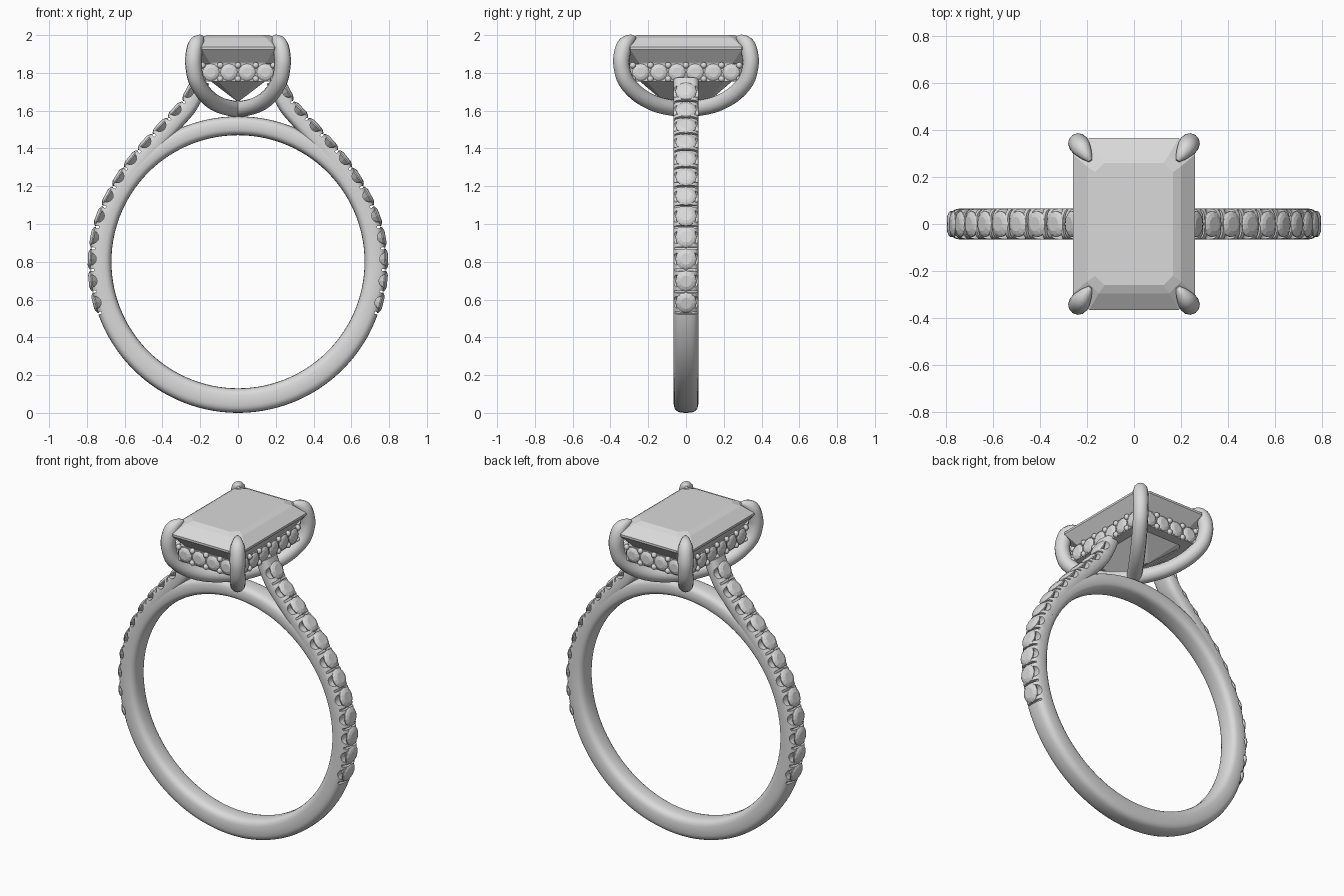
import bpy, bmesh, math
from mathutils import Vector, Matrix

if "Cube" in bpy.data.objects:
    bpy.data.objects.remove(bpy.data.objects["Cube"])

grey = bpy.data.materials.new("silver_grey")
grey.use_nodes = True
COLOR = (0.7, 0.7, 0.7, 1)
grey.diffuse_color = COLOR
grey.node_tree.nodes["Principled BSDF"].inputs["Base Color"].default_value = COLOR

CENTRE = Vector((0, 0, 0.8))
INNER = 0.67
HALF_WIDTH = 0.066


def finish(name, bm, smooth=None):
    """Turn a bmesh into an object, optionally smooth shaded."""
    bmesh.ops.recalc_face_normals(bm, faces=bm.faces)
    mesh = bpy.data.meshes.new(name)
    bm.to_mesh(mesh)
    bm.free()
    obj = bpy.data.objects.new(name, mesh)
    bpy.context.collection.objects.link(obj)
    mesh.materials.append(grey)
    if smooth:
        shade(obj, smooth)
    return obj


def shade(obj, degrees):
    bpy.ops.object.select_all(action='DESELECT')
    obj.select_set(True)
    bpy.context.view_layer.objects.active = obj
    bpy.ops.object.shade_smooth_by_angle(angle=math.radians(degrees))


def bake(obj):
    """Replace the object's mesh by its evaluated, modifier-free result."""
    graph = bpy.context.evaluated_depsgraph_get()
    mesh = bpy.data.meshes.new_from_object(obj.evaluated_get(graph))
    obj.modifiers.clear()
    obj.data = mesh


def loft(bm, rings, loop=False):
    """Bridge successive point rings; cap the ends unless looped."""
    rows = [[bm.verts.new(p) for p in ring] for ring in rings]
    n = len(rows[0])
    pairs = list(zip(rows, rows[1:])) + ([(rows[-1], rows[0])] if loop else [])
    for a, b in pairs:
        for i in range(n):
            j = (i + 1) % n
            bm.faces.new((a[i], a[j], b[j], b[i]))
    if not loop:
        bm.faces.new(rows[0])
        bm.faces.new(rows[-1])


def section(centre, normal, half, count=24):
    """Soft-cornered band cross-section."""
    pts = []
    for i in range(count):
        a = 2 * math.pi * i / count
        c, s = math.cos(a), math.sin(a)
        u = math.copysign(abs(c) ** 0.65, c) * half
        v = math.copysign(abs(s) ** 0.65, s) * HALF_WIDTH
        pts.append(centre + normal * u + Vector((0, v, 0)))
    return pts


def smooth_path(pts, steps=5):
    """Catmull-Rom resampling."""
    ext = [pts[0] * 2 - pts[1]] + pts + [pts[-1] * 2 - pts[-2]]
    out = []
    for a, b, c, d in zip(ext, ext[1:], ext[2:], ext[3:]):
        for k in range(steps):
            t = k / steps
            out.append(0.5 * (2 * b + (c - a) * t + (2 * a - 5 * b + 4 * c - d) * t ** 2
                              + (3 * b - a - 3 * c + d) * t ** 3))
    return out + [pts[-1]]


def radial(deg):
    a = math.radians(deg)
    return Vector((math.cos(a), 0, math.sin(a)))


def outer_radius(deg):
    return 0.785 - 0.015 * math.sin(math.radians(deg))


def flip(v, side):
    return Vector((v.x * side, v.y, v.z))


def gem(bm, pos, normal, r):
    """Small round faceted stone."""
    turn = Matrix.Translation(pos) @ normal.to_track_quat('Z', 'Y').to_matrix().to_4x4()
    profile = [(0.1, -0.7), (1, -0.06), (1, 0.04), (0.82, 0.17), (0.55, 0.27)]
    loft(bm, [[turn @ Vector((r * w * math.cos(k * math.pi / 6), r * w * math.sin(k * math.pi / 6), r * h))
               for k in range(12)] for w, h in profile])


def octagon(hx, hy, cut, z):
    """Rectangle with cut corners."""
    quarter = [(hx, hy - cut), (hx - cut, hy)]
    pts = quarter + [(-x, y) for x, y in reversed(quarter)]
    pts += [(-x, -y) for x, y in pts]
    return [Vector((x, y, z)) for x, y in pts]


# Main band
bm = bmesh.new()
rings = []
for i in range(120):
    n = radial(i * 3)
    out = outer_radius(i * 3)
    rings.append(section(CENTRE + n * (INNER + out) / 2, n, (out - INNER) / 2))
loft(bm, rings, loop=True)
band_parts = [finish("band", bm)]

# Rising shoulders: centre x, height, half thickness
shoulder = smooth_path([Vector(p) for p in (
    (0.655, 1.10, 0.04), (0.61, 1.20, 0.05), (0.53, 1.315, 0.053), (0.43, 1.435, 0.05),
    (0.335, 1.54, 0.047), (0.265, 1.62, 0.046), (0.22, 1.70, 0.045), (0.195, 1.76, 0.045))])
frames = []
for i, p in enumerate(shoulder):
    d = shoulder[min(i + 1, len(shoulder) - 1)] - shoulder[max(i - 1, 0)]
    frames.append((Vector((p.x, 0, p.y)), Vector((d.y, 0, -d.x)).normalized(), p.z))
for side, label in ((1, "left"), (-1, "right")):
    bm = bmesh.new()
    loft(bm, [section(flip(c, side), flip(n, side), h) for c, n, h in frames])
    band_parts.append(finish(label + "_shoulder", bm))

# Outer line followed by the small stones
line = [CENTRE + radial(d) * outer_radius(d) for d in range(-16, 29, 2)]
line += [c + n * h for c, n, h in frames[6:]]


def along(dist):
    """Point and outward normal at a distance along the outer line."""
    for a, b in zip(line, line[1:]):
        step = (b - a).length
        if dist <= step or b is line[-1]:
            d = (b - a).normalized()
            return a + d * dist, Vector((d.z, 0, -d.x))
        dist -= step


# Band stones with scalloped cuts and thin slots between them
stones, cuts = bmesh.new(), bmesh.new()
PITCH = 0.117
for side in (1, -1):
    for i in range(12):
        p, n = along(i * PITCH)
        p, n = flip(p, side), flip(n, side)
        gem(stones, p - n * 0.005, n, 0.056)
        place = Matrix.Translation(p) @ Matrix.Rotation(math.pi / 2, 4, 'X')
        bmesh.ops.create_cone(cuts, cap_ends=True, segments=16, radius1=0.034, radius2=0.034,
                              depth=0.3, matrix=place)
        p, n = along((i - 0.5) * PITCH)
        p, n = flip(p, side), flip(n, side)
        place = Matrix.Translation(p) @ n.to_track_quat('Z', 'Y').to_matrix().to_4x4()
        bmesh.ops.create_cube(cuts, size=1, matrix=place @ Matrix.Diagonal(
            (0.3 if abs(place.col[0].y) > 0.5 else 0.012, 0.3 if abs(place.col[1].y) > 0.5 else 0.012, 0.045, 1)))
finish("band_stones", stones)
cutter = finish("scallop_cutter", cuts)
cutter.hide_render = True
for part in band_parts:
    mod = part.modifiers.new("scallops", 'BOOLEAN')
    mod.operation, mod.solver, mod.object = 'DIFFERENCE', 'EXACT', cutter
bpy.context.view_layer.update()
for part in band_parts:
    bake(part)
    shade(part, 35)
bpy.data.objects.remove(cutter)

# Large step-cut centre stone
bm = bmesh.new()
loft(bm, [octagon(*r) for r in (
    (0.165, 0.26, 0.04, 2.0), (0.2, 0.295, 0.05, 1.985), (0.26, 0.365, 0.07, 1.938),
    (0.26, 0.365, 0.07, 1.925), (0.205, 0.305, 0.055, 1.855), (0.15, 0.25, 0.04, 1.76),
    (0.006, 0.12, 0.004, 1.65))])
finish("centre_stone", bm)

# Rail under the stone, set with its own row of small stones and beads
bm = bmesh.new()
loft(bm, [octagon(*r) for r in (
    (0.21, 0.31, 0.04, 1.755), (0.21, 0.31, 0.04, 1.85),
    (0.15, 0.25, 0.03, 1.85), (0.15, 0.25, 0.03, 1.755))], loop=True)
finish("rail", bm)
stones, beads = bmesh.new(), bmesh.new()
for normal, reach, count in (((1, 0, 0), 0.21, 6), ((0, 1, 0), 0.31, 4)):
    for sign in (1, -1):
        n = Vector(normal) * sign
        across = Vector((-n.y, n.x, 0))
        for i in range(count):
            gem(stones, n * reach + across * (i - (count - 1) / 2) * 0.096 + Vector((0, 0, 1.803)), n, 0.046)
        for i in range(count + 1):
            for z in (1.768, 1.84):
                spot = n * reach + across * (i - count / 2) * 0.094 + Vector((0, 0, z))
                bmesh.ops.create_uvsphere(beads, u_segments=10, v_segments=6, radius=0.017,
                                          matrix=Matrix.Translation(spot))
finish("rail_stones", stones)
finish("rail_beads", beads, 60)

# Four claws sweeping from the corners down to the middle: reach, height, thickness
claw = smooth_path([Vector(p) for p in (
    (0.79, 1.988, 0.2), (0.86, 1.978, 0.62), (0.95, 1.95, 0.95), (1.0, 1.89, 1.02), (1.0, 1.83, 1),
    (0.93, 1.755, 1), (0.72, 1.68, 1), (0.42, 1.63, 1), (0, 1.605, 1))], 4)
for sx, sy, label in ((1, -1, "front_left"), (-1, -1, "front_right"), (1, 1, "back_left"), (-1, 1, "back_right")):
    curve = bpy.data.curves.new(label + "_claw", 'CURVE')
    curve.dimensions, curve.bevel_depth, curve.bevel_resolution = '3D', 0.043, 4
    curve.use_fill_caps = True
    spline = curve.splines.new('POLY')
    spline.points.add(len(claw) - 1)
    for pt, c in zip(spline.points, claw):
        pt.co = (sx * 0.235 * c.x, sy * 0.34 * c.x, c.y, 1)
        pt.radius = c.z
    temp = bpy.data.objects.new("claw_path", curve)
    bpy.context.collection.objects.link(temp)
    bpy.context.view_layer.update()
    graph = bpy.context.evaluated_depsgraph_get()
    bm = bmesh.new()
    bm.from_mesh(temp.evaluated_get(graph).to_mesh())
    bpy.data.objects.remove(temp)
    finish(label + "_claw", bm, 50)
